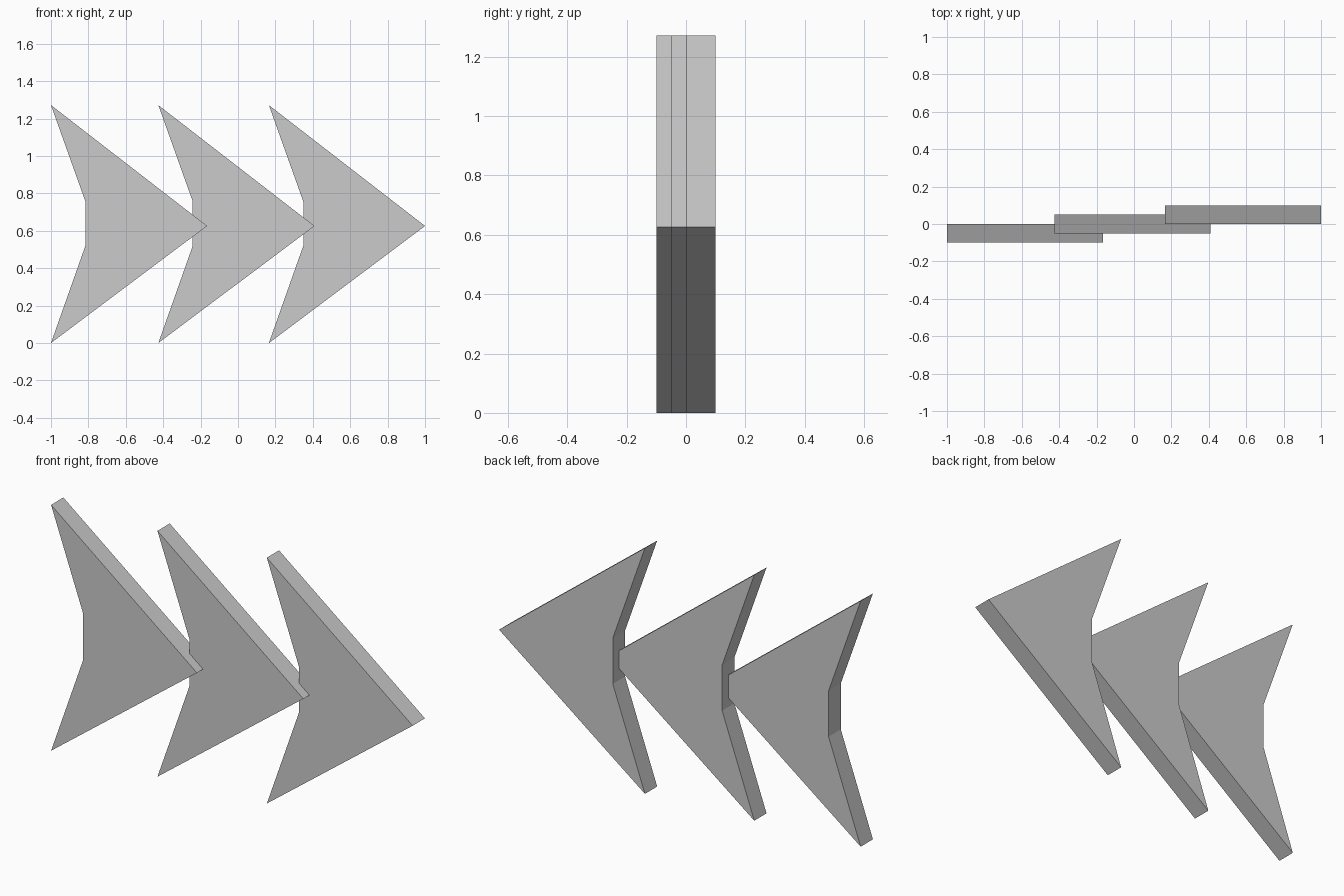
import bpy
import bmesh

# Remove the default cube
cube = bpy.data.objects.get("Cube")
if cube:
    bpy.data.objects.remove(cube, do_unlink=True)

# Single flat colour
COLOR = (0.6, 0.6, 0.6, 1.0)
grey = bpy.data.materials.new("light grey")
grey.use_nodes = True
grey.diffuse_color = COLOR
grey.node_tree.nodes["Principled BSDF"].inputs["Base Color"].default_value = COLOR

# Arrowhead outline in x and z, counter-clockwise from the front
OUTLINE = [(0, 0), (0.835, 0.626), (0, 1.272), (0.184, 0.757), (0.184, 0.52)]
THICKNESS = 0.1


def arrowhead(name, x, y):
    """Extrude the outline into a flat slab whose front face is at y."""
    bm = bmesh.new()
    face = bm.faces.new([bm.verts.new((px, 0, pz)) for px, pz in OUTLINE])
    extruded = bmesh.ops.extrude_face_region(bm, geom=[face], use_keep_orig=True)
    back = [v for v in extruded["geom"] if isinstance(v, bmesh.types.BMVert)]
    bmesh.ops.translate(bm, verts=back, vec=(0, THICKNESS, 0))
    bmesh.ops.recalc_face_normals(bm, faces=bm.faces)
    mesh = bpy.data.meshes.new(name)
    bm.to_mesh(mesh)
    bm.free()
    mesh.materials.append(grey)
    obj = bpy.data.objects.new(name, mesh)
    obj.location = (x, y, 0)
    bpy.context.collection.objects.link(obj)


# Three overlapping arrowheads, each stepped further back
arrowhead("right_arrowhead", -1.0, -0.1)
arrowhead("middle_arrowhead", -0.426, -0.05)
arrowhead("left_arrowhead", 0.165, 0.0)
